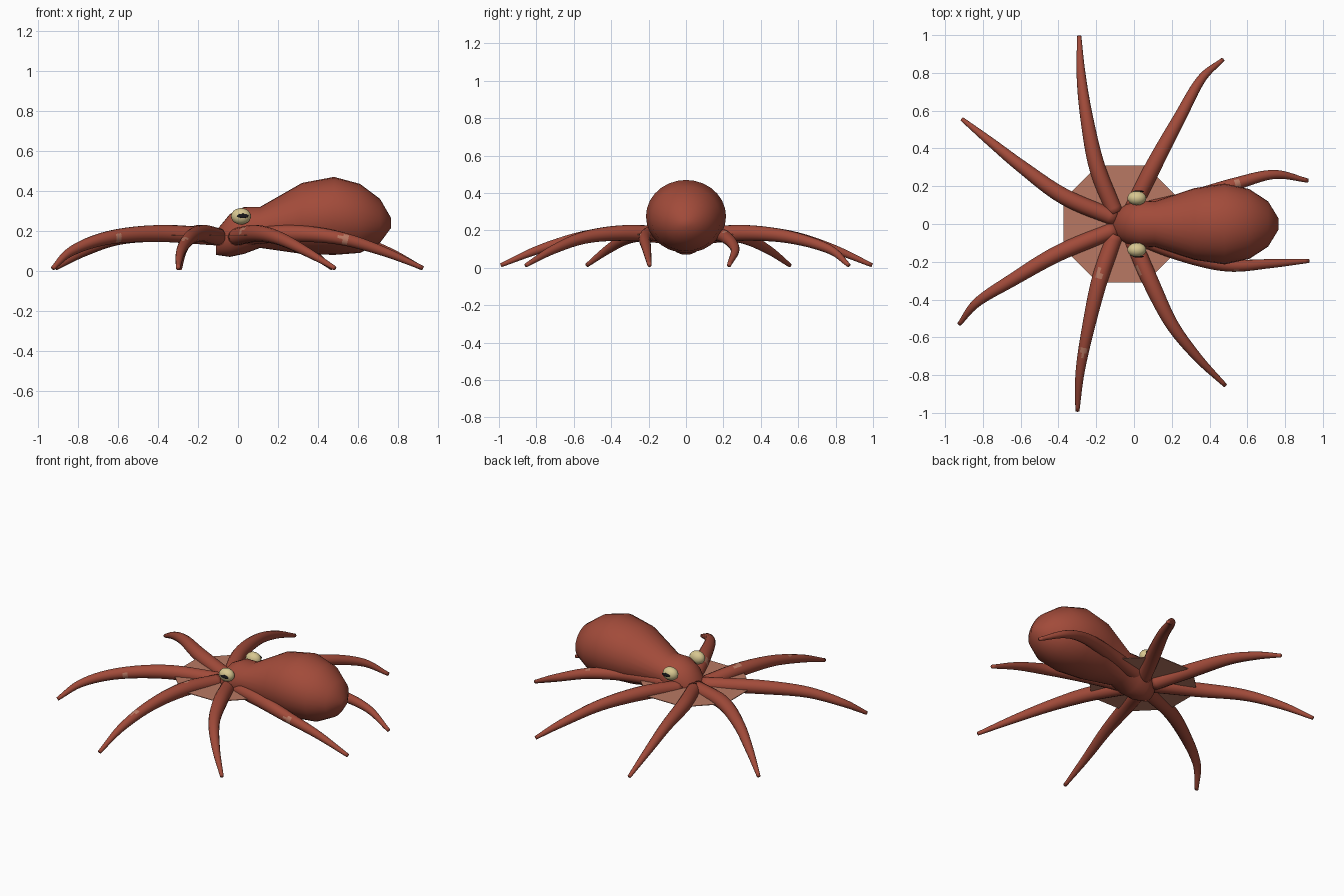
import bpy, bmesh, math
from mathutils import Vector

if "Cube" in bpy.data.objects:
    bpy.data.objects.remove(bpy.data.objects["Cube"])


def material(name, rgb):
    m = bpy.data.materials.new(name)
    m.diffuse_color = (*rgb, 1)
    m.use_nodes = True
    m.node_tree.nodes["Principled BSDF"].inputs["Base Color"].default_value = m.diffuse_color
    return m


RED = material("brick red skin", (0.36, 0.07, 0.042))
PALE = material("pale salmon web", (0.48, 0.19, 0.125))
CREAM = material("cream eye", (0.68, 0.57, 0.28))
BLACK = material("black pupil", (0.01, 0.01, 0.012))


def finish(bm, name, mats, smooth=True):
    bmesh.ops.recalc_face_normals(bm, faces=bm.faces)
    for f in bm.faces:
        f.smooth = smooth
    me = bpy.data.meshes.new(name)
    bm.to_mesh(me)
    bm.free()
    for m in mats:
        me.materials.append(m)
    ob = bpy.data.objects.new(name, me)
    bpy.context.collection.objects.link(ob)
    return ob


def loft(bm, rings):
    """Skin a list of rings of points and close both ends."""
    loops = [[bm.verts.new(p) for p in r] for r in rings]
    n = len(loops[0])
    for a, b in zip(loops, loops[1:]):
        for i in range(n):
            j = (i + 1) % n
            bm.faces.new((a[i], a[j], b[j], b[i]))
    for loop in (loops[0], loops[-1]):
        bm.faces.new(loop)


def spline(pts, t):
    """Catmull-Rom through pts, t in 0..1."""
    n = len(pts) - 1
    i = min(int(t * n), n - 1)
    u = t * n - i
    p1, p2 = pts[i], pts[i + 1]
    p0 = pts[i - 1] if i else p1 * 2 - p2
    p3 = pts[i + 2] if i + 2 <= n else p2 * 2 - p1
    return 0.5 * (2 * p1 + (p2 - p0) * u + (2 * p0 - 5 * p1 + 4 * p2 - p3) * u * u
                  + (3 * p1 - p0 - 3 * p2 + p3) * u ** 3)


# Head and mantle: x, top z, bottom z, half width
BODY = [(-0.11, 0.20, 0.08, 0.06), (-0.04, 0.285, 0.07, 0.105), (0.03, 0.32, 0.085, 0.125),
        (0.11, 0.32, 0.115, 0.12), (0.32, 0.44, 0.085, 0.19), (0.48, 0.47, 0.08, 0.214),
        (0.61, 0.435, 0.09, 0.185), (0.71, 0.36, 0.14, 0.12), (0.765, 0.265, 0.215, 0.03)]
bm = bmesh.new()
SIDES = 28
loft(bm, [[(x, w * math.cos(a), (top + bot) / 2 + (top - bot) / 2 * math.sin(a))
           for a in (2 * math.pi * k / SIDES for k in range(SIDES))]
          for x, top, bot, w in BODY])
finish(bm, "head_and_mantle", [RED])

# Arms: five plan points each, sharing one height and thickness profile
ARMS = {
    "arm_left_front": [(-0.10, -0.03), (-0.40, -0.155), (-0.65, -0.30), (-0.83, -0.415), (-0.925, -0.53)],
    "arm_left_back": [(-0.10, 0.03), (-0.37, 0.145), (-0.59, 0.30), (-0.76, 0.435), (-0.91, 0.555)],
    "arm_front_near": [(-0.10, -0.06), (-0.18, -0.29), (-0.24, -0.54), (-0.285, -0.78), (-0.30, -0.99)],
    "arm_back_near": [(-0.10, 0.06), (-0.195, 0.30), (-0.25, 0.56), (-0.28, 0.79), (-0.29, 0.995)],
    "arm_front_far": [(-0.01, -0.08), (0.09, -0.31), (0.20, -0.53), (0.335, -0.705), (0.483, -0.855)],
    "arm_back_far": [(-0.01, 0.08), (0.105, 0.31), (0.235, 0.55), (0.355, 0.765), (0.47, 0.87)],
    "arm_right_front": [(0.0, -0.06), (0.27, -0.16), (0.50, -0.218), (0.72, -0.21), (0.925, -0.195)],
    "arm_right_back": [(0.0, 0.06), (0.27, 0.125), (0.53, 0.21), (0.74, 0.262), (0.92, 0.23)],
}
HEIGHTS = (0.17, 0.187, 0.165, 0.10, 0.014)
RADII = (0.044, 0.043, 0.034, 0.024, 0.011)
# Centres of the pale skin patches
PATCHES = [Vector(p) for p in ((-0.60, -0.29, 0.17), (0.53, -0.24, 0.16), (-0.19, -0.26, 0.23),
                               (-0.27, -0.68, 0.17), (0.01, -0.25, 0.21), (0.55, 0.215, 0.19))]
RINGS, N = 36, 14
for name, plan in ARMS.items():
    pts = [Vector((x, y, z)) for (x, y), z in zip(plan, HEIGHTS)]
    radii = [Vector((r, 0, 0)) for r in RADII]
    rings = []
    for i in range(RINGS + 1):
        t = i / RINGS
        c = spline(pts, t)
        d = (spline(pts, min(t + 0.01, 1)) - spline(pts, max(t - 0.01, 0))).normalized()
        side = d.cross(Vector((0, 0, 1))).normalized()
        up = side.cross(d)
        r = spline(radii, t).x
        ring = []
        for k in range(N):
            a = 2 * math.pi * k / N
            p = c + side * (r * math.cos(a)) + up * (r * math.sin(a))
            p.z = max(p.z, 0)
            ring.append(p)
        rings.append(ring)
    bm = bmesh.new()
    loft(bm, rings)
    for f in bm.faces:
        m = f.calc_center_median()
        if any((m - p).length < 0.024 for p in PATCHES):
            f.material_index = 1
    finish(bm, name, [RED, PALE])

# Thin octagonal web between the arm roots
bm = bmesh.new()
loft(bm, [[(-0.065 + 0.335 * math.cos(a), 0.335 * math.sin(a), z)
           for a in (math.pi / 8 + math.pi / 4 * k for k in range(8))]
          for z in (0.176, 0.18)])
finish(bm, "arm_web", [PALE], smooth=False)


# Eyes with horizontal slit pupils
def ellipsoid(name, centre, size, mat):
    bm = bmesh.new()
    bmesh.ops.create_uvsphere(bm, u_segments=20, v_segments=12, radius=1)
    for v in bm.verts:
        v.co = Vector(centre) + Vector([a * b for a, b in zip(v.co, size)])
    finish(bm, name, [mat])


for label, s in (("front", -1), ("back", 1)):
    ellipsoid(label + "_eye", (0.015, s * 0.137, 0.273), (0.05, 0.038, 0.041), CREAM)
    ellipsoid(label + "_pupil", (0.024, s * 0.1725, 0.275), (0.029, 0.005, 0.011), BLACK)
